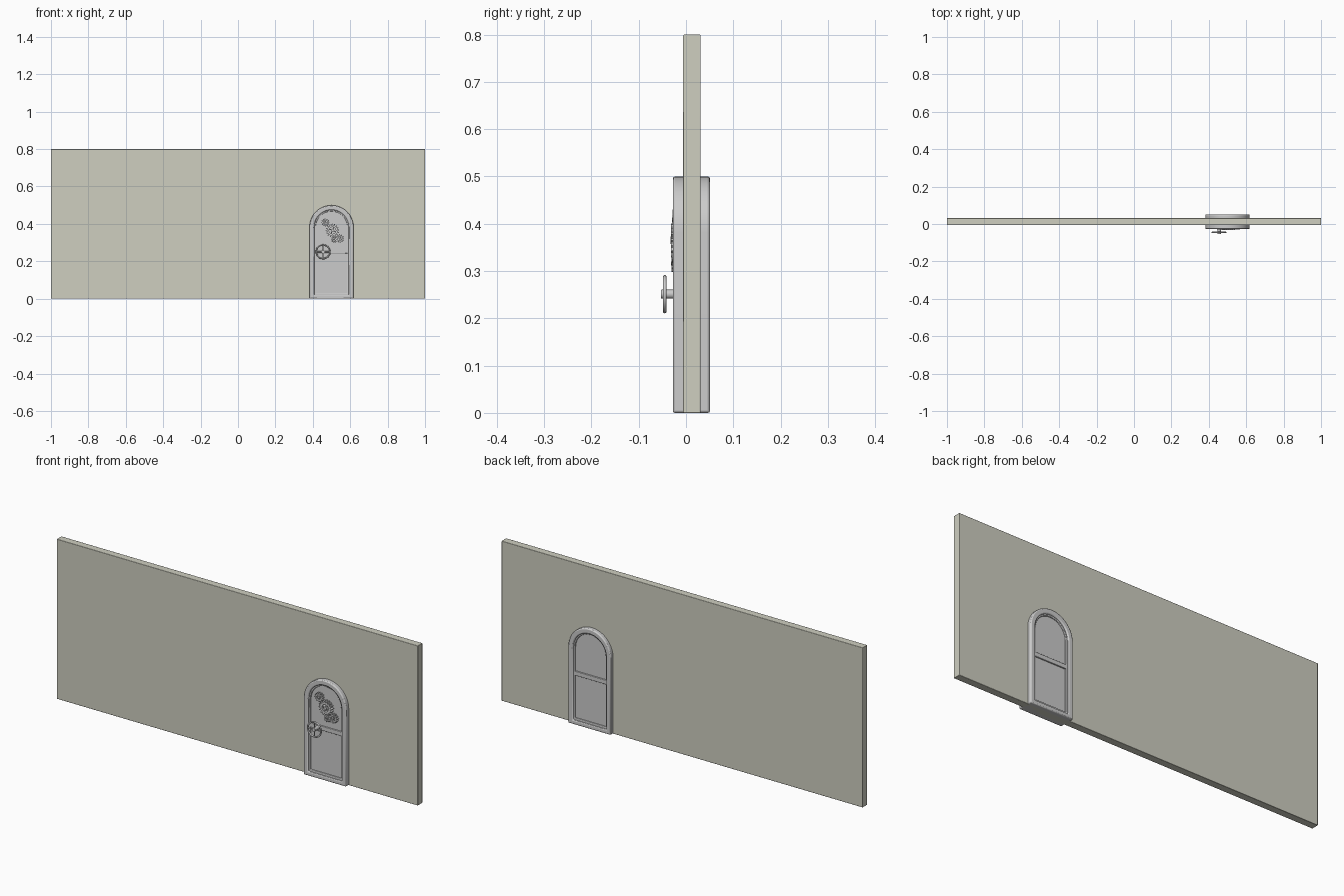
import bpy, bmesh
from math import sin, cos, pi, radians

if "Cube" in bpy.data.objects:
    bpy.data.objects.remove(bpy.data.objects["Cube"])

DX = 0.5        # door centre in x
SPRING = 0.382  # height where the arch starts


def finish(name, bm, bevel=0.0, segs=2):
    bmesh.ops.recalc_face_normals(bm, faces=bm.faces)
    me = bpy.data.meshes.new(name)
    bm.to_mesh(me)
    bm.free()
    ob = bpy.data.objects.new(name, me)
    bpy.context.collection.objects.link(ob)
    if bevel:
        m = ob.modifiers.new("bevel", 'BEVEL')
        m.width, m.segments, m.limit_method = bevel, segs, 'ANGLE'
        m.angle_limit = radians(40)
    bpy.ops.object.select_all(action='DESELECT')
    bpy.context.view_layer.objects.active = ob
    ob.select_set(True)
    bpy.ops.object.shade_smooth_by_angle(angle=radians(35))
    return ob


def ring(name, outer, inner, y0, y1, bevel=0.0):
    """Flat ring between two matching x-z outlines."""
    bm = bmesh.new()
    loops = [[bm.verts.new((x, y, z)) for x, z in pts]
             for pts, y in ((outer, y0), (outer, y1), (inner, y1), (inner, y0))]
    n = len(outer)
    for a in range(4):
        p, q = loops[a], loops[(a + 1) % 4]
        for i in range(n):
            j = (i + 1) % n
            bm.faces.new((p[i], p[j], q[j], q[i]))
    return finish(name, bm, bevel)


def slab(name, pts, y0, y1, bevel=0.0):
    bm = bmesh.new()
    f = bm.faces.new([bm.verts.new((x, y0, z)) for x, z in pts])
    r = bmesh.ops.extrude_face_region(bm, geom=[f])
    vs = [v for v in r["geom"] if isinstance(v, bmesh.types.BMVert)]
    bmesh.ops.translate(bm, verts=vs, vec=(0, y1 - y0, 0))
    if not any(g.calc_center_median().y < y0 + 1e-6 for g in bm.faces):
        bm.faces.new([v for v in f.verts])
    return finish(name, bm, bevel)


def rect(x0, x1, z0, z1):
    return [(x0, z0), (x1, z0), (x1, z1), (x0, z1)]


def arch(r, bottom, spring=SPRING, n=24):
    return [(DX - r, bottom), (DX + r, bottom)] + [
        (DX + r * cos(pi * i / n), spring + r * sin(pi * i / n)) for i in range(n + 1)]


def circle(cx, cz, r, n):
    return [(cx + r * cos(2 * pi * i / n), cz + r * sin(2 * pi * i / n)) for i in range(n)]


def gear(name, cx, cz, r, teeth, y0, y1):
    n = teeth * 4
    outer = []
    for i in range(n):
        a = 2 * pi * i / n
        rr = r if i % 4 < 2 else r * 0.78
        outer.append((cx + rr * cos(a), cz + rr * sin(a)))
    ring(name, outer, circle(cx, cz, r * 0.5, n), y0, y1)
    # hub and spokes
    slab(name + "_hub", circle(cx, cz, r * 0.22, 16), y0 - 0.001, y1)
    for k in range(2):
        s = slab(name + "_spokes", rect(-r * 0.55, r * 0.55, -r * 0.07, r * 0.07), y0 + 0.002, y1)
        s.rotation_euler.y = k * pi / 2 + 0.4
        s.location = (cx, 0, cz)


# wall
wall = slab("wall", rect(-1, 1, 0, 0.8), -0.006, 0.031, 0.002)
mat = bpy.data.materials.new("wall_paint")
mat.diffuse_color = (0.62, 0.62, 0.53, 1)
mat.use_nodes = True
mat.node_tree.nodes["Principled BSDF"].inputs["Base Color"].default_value = mat.diffuse_color
wall.data.materials.append(mat)

# door frame, leaf and rails
ring("door_frame", arch(0.118, 0), arch(0.092, 0.02), -0.028, 0.051, 0.005)
slab("door_leaf", arch(0.1, 0.01), -0.014, 0.037)
ring("door_leaf_trim", arch(0.096, 0.015), arch(0.085, 0.03), -0.02, 0.043, 0.002)
slab("middle_rail", rect(DX - 0.094, DX + 0.094, 0.242, 0.264), -0.02, 0.043, 0.002)

# gears on the upper panel
gear("upper_gear", 0.467, 0.408, 0.022, 12, -0.029, -0.012)
gear("middle_gear", 0.505, 0.365, 0.036, 16, -0.032, -0.012)
gear("lower_gear", 0.545, 0.322, 0.023, 12, -0.029, -0.012)
gear("small_gear", 0.515, 0.316, 0.018, 10, -0.031, -0.012)

# wheel handle: rim, hub, spokes
WX, WZ = 0.455, 0.251
bpy.ops.mesh.primitive_torus_add(major_radius=0.0365, minor_radius=0.004, major_segments=40,
                                 minor_segments=10, location=(WX, -0.045, WZ),
                                 rotation=(pi / 2, 0, 0))
bpy.context.object.name = "wheel_rim"
bpy.ops.object.shade_smooth_by_angle(angle=radians(60))
slab("wheel_hub", circle(WX, WZ, 0.0095, 24), -0.053, -0.012, 0.001)
for k in range(2):
    bpy.ops.mesh.primitive_cylinder_add(vertices=12, radius=0.003, depth=0.073,
                                        location=(WX, -0.045, WZ),
                                        rotation=(0, k * pi / 2, 0))
    bpy.context.object.name = "wheel_spoke"
    bpy.ops.object.shade_smooth_by_angle(angle=radians(40))
